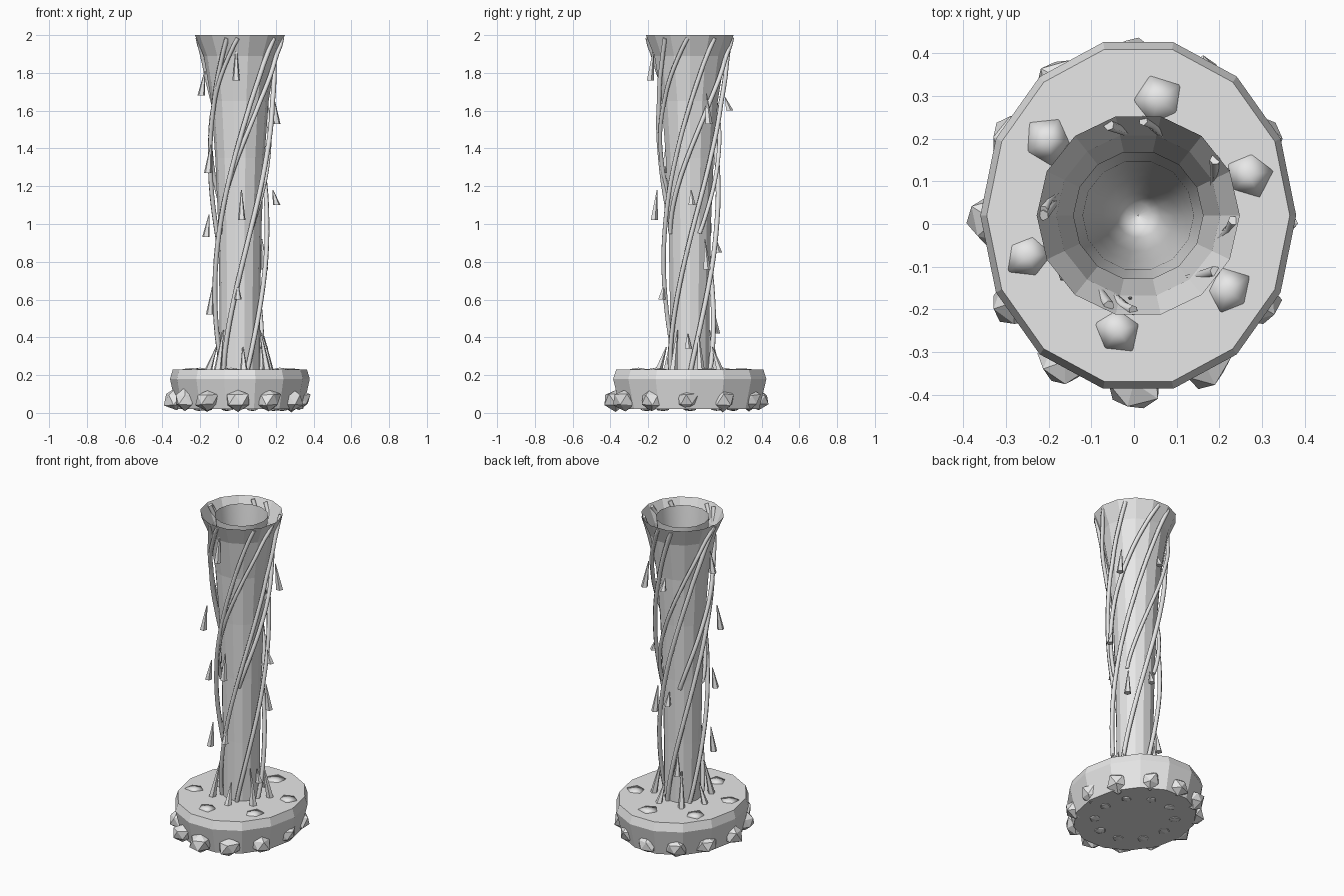
import bpy, bmesh, math, random
from mathutils import Vector, Matrix

random.seed(4)
if "Cube" in bpy.data.objects:
    bpy.data.objects.remove(bpy.data.objects["Cube"])

CX, CY = 0.01, 0.02      # shared axis of base and column

stone = bpy.data.materials.new("pale_grey_stone")
stone.use_nodes = True
stone.diffuse_color = (0.8, 0.8, 0.8, 1)
stone.node_tree.nodes["Principled BSDF"].inputs["Base Color"].default_value = (0.8, 0.8, 0.8, 1)


def finish(name, bm, smooth=False):
    mesh = bpy.data.meshes.new(name)
    for f in bm.faces:
        f.smooth = smooth
    bm.to_mesh(mesh)
    bm.free()
    mesh.materials.append(stone)
    obj = bpy.data.objects.new(name, mesh)
    bpy.context.collection.objects.link(obj)


def lathe(name, profile, sides, stretch=1.0, caps=(), smooth=False):
    """Turn (radius, height) points round the axis; caps lists ring indices to close."""
    bm = bmesh.new()
    rings = []
    for r, z in profile:
        rings.append([bm.verts.new((CX + r * math.cos(math.tau * i / sides),
                                    CY + r * stretch * math.sin(math.tau * i / sides), z))
                      for i in range(sides)])
    for a, b in zip(rings, rings[1:]):
        for i in range(sides):
            j = (i + 1) % sides
            bm.faces.new((a[i], a[j], b[j], b[i]))
    for c in caps:
        bm.faces.new(rings[c])
    if caps:
        bmesh.ops.recalc_face_normals(bm, faces=bm.faces)
    finish(name, bm, smooth)


def cone(name, foot, height, radius, lean, sides=5):
    """A spike standing at foot, its tip shifted by lean."""
    bm = bmesh.new()
    bmesh.ops.create_cone(bm, cap_ends=True, segments=sides, radius1=radius,
                          radius2=radius * 0.12, depth=height)
    for v in bm.verts:
        t = v.co.z / height + 0.5
        v.co += Vector((foot[0] + lean[0] * t, foot[1] + lean[1] * t, foot[2] + height / 2))
    finish(name, bm)


def rock(name, centre, size, smooth=False):
    """A rough faceted lump."""
    bm = bmesh.new()
    bmesh.ops.create_icosphere(bm, subdivisions=1, radius=1)
    spin = Matrix.Rotation(random.uniform(0, 6), 3, "Z")
    for v in bm.verts:
        p = spin @ v.co * random.uniform(0.8, 1.15)
        v.co = Vector(centre) + Vector((p.x * size[0], p.y * size[1], p.z * size[2]))
    finish(name, bm, smooth)


# Oval base
lathe("base", [(0.335, 0.02), (0.37, 0.18), (0.355, 0.23)], 14, 1.125, caps=(0, 2))

# Flared open column with a separate tapering bore inside it
wall = [(0.105, 0.2), (0.108, 0.6), (0.115, 1.0), (0.13, 1.35),
        (0.152, 1.65), (0.192, 1.89), (0.238, 2.0)]
lathe("column", wall, 14)
lathe("bore", [(0.153, 1.985), (0.13, 1.7), (0.11, 1.3), (0.085, 0.8),
               (0.052, 0.3), (0.03, 0.26), (0.001, 0.25)], 14, smooth=True)


def wall_radius(z):
    for (r0, z0), (r1, z1) in zip(wall, wall[1:]):
        if z <= z1:
            return r0 + (r1 - r0) * max(0, z - z0) / (z1 - z0)
    return wall[-1][0]


def vine(name, end_angle, twist, z0, thick, gap):
    """A strand climbing round the column, its tip breaking through the flare."""
    curve = bpy.data.curves.new(name, "CURVE")
    curve.dimensions = "3D"
    curve.bevel_depth = thick
    curve.bevel_resolution = 1
    curve.use_fill_caps = True
    steps = 26
    spline = curve.splines.new("POLY")
    spline.points.add(steps)
    for i, p in enumerate(spline.points):
        t = i / steps
        z = z0 + (1.985 - z0) * t
        a = math.radians(end_angle - twist * (1 - t))
        r = wall_radius(z) + gap * math.sqrt(max(0, math.sin(math.pi * t))) - 0.009 * t ** 8
        p.co = (CX + r * math.cos(a), CY + r * math.sin(a), z, 1)
    curve.materials.append(stone)
    obj = bpy.data.objects.new(name, curve)
    bpy.context.collection.objects.link(obj)


# Five long vines and four short ones
for i in range(5):
    vine(f"long_vine_{i + 1}", 36 + 72 * i, 180, 0.2, 0.013, 0.03)
for i in range(4):
    vine(f"short_vine_{i + 1}", -3 + 90 * i, 150, 0.95, 0.012, 0.022)

# Thorns round the column: x, y, foot height, length
thorns = [(-0.01, -0.19, 1.76, 0.17), (0.02, -0.17, 1.02, 0.16), (0.205, 0.12, 1.53, 0.16),
          (0.14, 0.11, 0.76, 0.16), (-0.195, 0.01, 1.68, 0.13), (-0.16, -0.115, 1.27, 0.15),
          (0.205, 0.03, 1.1, 0.08), (-0.17, -0.05, 0.93, 0.12), (0.0, 0.23, 1.6, 0.07),
          (0.01, 0.17, 0.85, 0.08), (-0.15, -0.06, 0.52, 0.15), (0.0, -0.13, 0.6, 0.08),
          (-0.05, 0.16, 0.42, 0.13), (0.14, 0.01, 0.34, 0.08)]
for i, (x, y, z, length) in enumerate(thorns):
    cone(f"thorn_{i + 1}", (x, y, z), length, 0.021, (-0.1 * x, -0.1 * y))

# Root spikes leaning against the foot of the column
for i in range(7):
    a = math.tau * i / 7 + 0.35
    c, s = math.cos(a), math.sin(a)
    cone(f"root_spike_{i + 1}", (CX + 0.17 * c, CY + 0.17 * s, 0.22),
         0.13 if i % 2 else 0.22, 0.022, (-0.045 * c, -0.045 * s))

# Shallow mounds on the top of the base, and flakes under it
for i in range(6):
    a = math.radians(20 + 60 * i)
    rock(f"mound_{i + 1}", (CX + 0.275 * math.cos(a), CY + 0.275 * math.sin(a), 0.226),
         (0.06, 0.06, 0.012), True)
for i in range(10):
    a = math.tau * i / 10
    rock(f"under_flake_{i + 1}", (CX + 0.22 * math.cos(a), CY + 0.24 * math.sin(a), 0.02),
         (0.035, 0.035, 0.01))

# Rocks round the lower edge of the base
for i in range(12):
    a = math.tau * i / 12 + math.pi / 2
    rock(f"edge_rock_{i + 1}", (0.325 * math.cos(a), 0.006 + 0.378 * math.sin(a), 0.07),
         (0.066, 0.066, 0.06))
